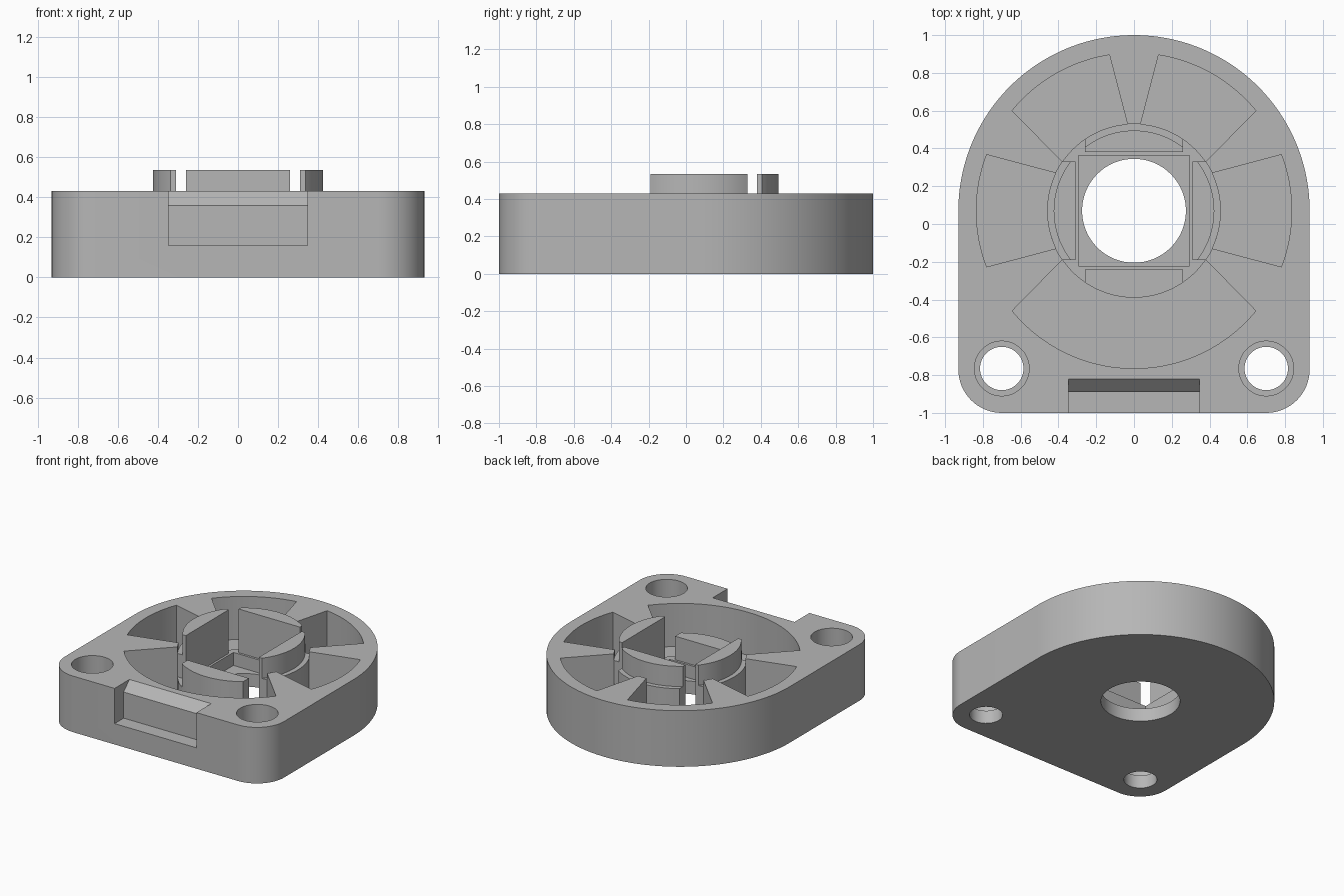
import bpy, bmesh
from math import cos, sin, radians, atan2, sqrt, hypot
from mathutils import Vector

cube = bpy.data.objects.get("Cube")
if cube:
    bpy.data.objects.remove(cube, do_unlink=True)

grey = bpy.data.materials.new("plain grey")
grey.use_nodes = True
colour = (0.47, 0.47, 0.47, 1)
grey.diffuse_color = colour
grey.node_tree.nodes["Principled BSDF"].inputs["Base Color"].default_value = colour

CY = 0.07          # centre of the round end
TOP = 0.43         # top of the housing
FLOOR = 0.10       # bottom of the pockets
LEDGE = 0.20       # corner ledges of the hub
HUB = 0.46         # hub radius


def arc(cx, cy, r, a0, a1, n):
    """Points on an arc, angles in degrees."""
    return [(cx + r * cos(radians(a0 + (a1 - a0) * i / n)),
             cy + r * sin(radians(a0 + (a1 - a0) * i / n))) for i in range(n + 1)]


def circle(cx, cy, r, n=64):
    return arc(cx, cy, r, 0, 360, n)[:-1]


def extrude(name, points, direction):
    bm = bmesh.new()
    face = bm.faces.new([bm.verts.new(p) for p in points])
    result = bmesh.ops.extrude_face_region(bm, geom=[face])
    moved = [v for v in result["geom"] if isinstance(v, bmesh.types.BMVert)]
    bmesh.ops.translate(bm, verts=moved, vec=Vector(direction))
    bmesh.ops.recalc_face_normals(bm, faces=bm.faces)
    mesh = bpy.data.meshes.new(name)
    bm.to_mesh(mesh)
    bm.free()
    obj = bpy.data.objects.new(name, mesh)
    bpy.context.collection.objects.link(obj)
    mesh.materials.append(grey)
    return obj


def prism(name, outline, z0, z1):
    return extrude(name, [(x, y, z0) for x, y in outline], (0, 0, z1 - z0))


def cut(target, cutter):
    """Subtract the cutter, then discard it."""
    mod = target.modifiers.new("cut", "BOOLEAN")
    mod.operation = "DIFFERENCE"
    mod.solver = "EXACT"
    mod.object = cutter
    bpy.context.view_layer.objects.active = target
    bpy.ops.object.modifier_apply(modifier=mod.name)
    bpy.data.objects.remove(cutter, do_unlink=True)


def smooth(obj):
    bpy.ops.object.select_all(action="DESELECT")
    obj.select_set(True)
    bpy.context.view_layer.objects.active = obj
    bpy.ops.object.shade_smooth_by_angle(angle=radians(25))


# Housing with a round back and rounded front corners
outline = (arc(0, CY, 0.93, 0, 180, 96)
           + arc(-0.70, -0.77, 0.23, 180, 270, 16)
           + arc(0.70, -0.77, 0.23, 270, 360, 16))
housing = prism("housing", outline, 0, TOP)

# Round well for the hub
cut(housing, prism("well_cutter", circle(0, CY, HUB, 96), FLOOR, 1))


def pocket(start, end):
    """Pocket between two straight rib edges, each an inner and an outer point."""
    (a_in, a_out), (b_in, b_out) = start, end
    a0 = atan2(a_out[1], a_out[0])
    a1 = atan2(b_out[1], b_out[0])
    if a1 < a0:
        a1 += radians(360)
    rim = arc(0, 0, hypot(*a_out), a0 * 180 / radians(180), a1 * 180 / radians(180), 28)

    # Run each edge a little way into the well
    def inward(p, q):
        return tuple(p[i] - 0.15 * (q[i] - p[i]) for i in range(2))
    points = [inward(a_in, a_out)] + rim + [inward(b_in, b_out)]
    cut(housing, prism("pocket_cutter", [(x, y + CY) for x, y in points], FLOOR, 1))


def flip(edge, sx, sy):
    return tuple((x * sx, y * sy) for x, y in edge)


diagonal = ((0.38, 0.26), (0.645, 0.53))
back_edge = ((0.035, 0.46), (0.13, 0.825))
side_edge = ((0.415, 0.20), (0.78, 0.297))
pocket(diagonal, back_edge)
pocket(flip(back_edge, -1, 1), flip(diagonal, -1, 1))
pocket(flip(side_edge, 1, -1), side_edge)
pocket(flip(side_edge, -1, 1), flip(side_edge, -1, -1))
pocket(flip(diagonal, -1, -1), flip(diagonal, 1, -1))

# Central hole and the two stepped screw holes
cut(housing, prism("centre_cutter", circle(0, CY, 0.275), -1, 1))
for side in (-1, 1):
    cut(housing, prism("screw_cutter", circle(side * 0.70, -0.765, 0.115, 48), -1, 1))
    cut(housing, prism("bore_cutter", circle(side * 0.70, -0.765, 0.145, 48), FLOOR, 1))

# Front notch with a sloped upper back
notch = [(-1.2, 0.16), (-0.89, 0.16), (-0.89, 0.36), (-0.82, TOP), (-0.82, 0.6), (-1.2, 0.6)]
cut(housing, extrude("notch_cutter", [(-0.347, y, z) for y, z in notch], (0.694, 0, 0)))
smooth(housing)

# Hub base with a square socket
hub_base = prism("hub_base", circle(0, CY, HUB, 96), FLOOR, LEDGE)
S = 0.293
cut(hub_base, prism("socket_cutter",
                    [(-S, CY - S), (S, CY - S), (S, CY + S), (-S, CY + S)], 0, 1))
smooth(hub_base)


def segment(name, angle, radius, z0, z1):
    """Clipped circle segment standing on one side of the hub."""
    half, chord = 0.26, 0.31
    a = atan2(half, sqrt(radius ** 2 - half ** 2)) * 180 / radians(180)
    shape = [(chord, -half)] + arc(0, 0, radius, -a, a, 24) + [(chord, half)]
    c, s = cos(radians(angle)), sin(radians(angle))
    smooth(prism(name, [(x * c - y * s, x * s + y * c + CY) for x, y in shape], z0, z1))


# Four hub walls; all but the front one carry a raised tab
for name, angle in (("left", 0), ("back", 90), ("right", 180), ("front", 270)):
    segment(name + "_hub_wall", angle, HUB, LEDGE, 0.38)
    if name != "front":
        segment(name + "_tab", angle, 0.425, 0.38, 0.535)
